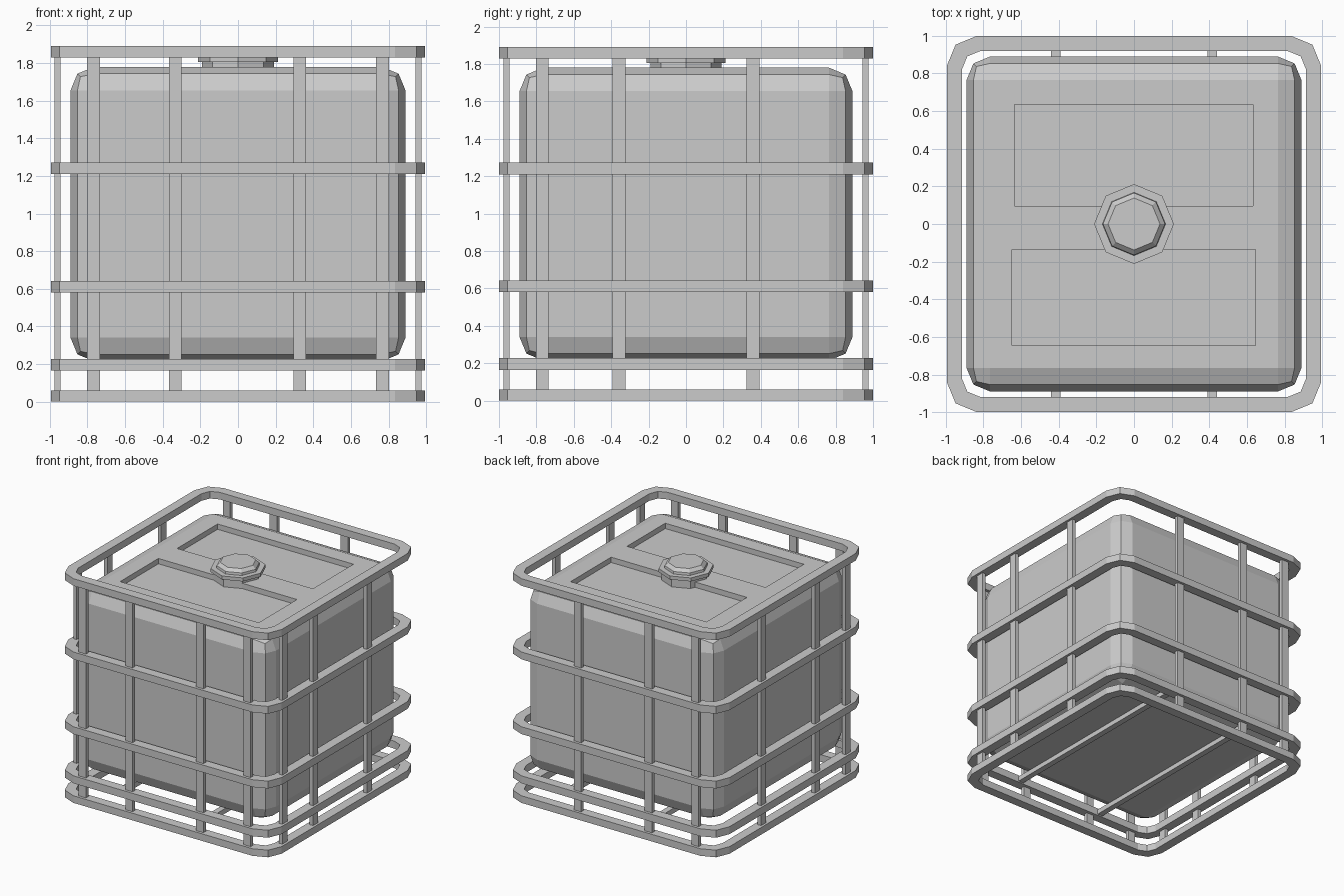
import bpy, bmesh, math

if "Cube" in bpy.data.objects:
    bpy.data.objects.remove(bpy.data.objects["Cube"])


def finish(bm, name):
    bmesh.ops.recalc_face_normals(bm, faces=bm.faces)
    me = bpy.data.meshes.new(name)
    bm.to_mesh(me)
    bm.free()
    ob = bpy.data.objects.new(name, me)
    bpy.context.collection.objects.link(ob)
    return ob


def box_bm(x0, x1, y0, y1, z0, z1):
    bm = bmesh.new()
    bmesh.ops.create_cube(bm, size=1)
    for v in bm.verts:
        v.co = ((x0 + x1) / 2 + v.co.x * (x1 - x0),
                (y0 + y1) / 2 + v.co.y * (y1 - y0),
                (z0 + z1) / 2 + v.co.z * (z1 - z0))
    return bm


def box(name, *b):
    return finish(box_bm(*b), name)


def rounded_square(hx, hy, r):
    # two segments per corner
    pts = []
    for k, (sx, sy) in enumerate([(1, 1), (-1, 1), (-1, -1), (1, -1)]):
        for i in range(3):
            a = math.pi / 2 * k + math.pi / 4 * i
            pts.append((sx * (hx - r) + r * math.cos(a),
                        sy * (hy - r) + r * math.sin(a)))
    return pts


def skin(bm, loops, closed):
    n = len(loops[0])
    for i in range(len(loops) if closed else len(loops) - 1):
        a, b = loops[i], loops[(i + 1) % len(loops)]
        for j in range(n):
            k = (j + 1) % n
            bm.faces.new((a[j], a[k], b[k], b[j]))


def hoop(name, z0, z1):
    bm = bmesh.new()
    outer = rounded_square(0.995, 1.0, 0.16)
    inner = rounded_square(0.915, 0.92, 0.10)
    loops = [[bm.verts.new((x, y, z)) for x, y in p]
             for p, z in ((outer, z0), (outer, z1), (inner, z1), (inner, z0))]
    skin(bm, loops, True)
    return finish(bm, name)


# horizontal cage hoops
for i, (z0, z1) in enumerate([(0, 0.06), (0.165, 0.228), (0.58, 0.642),
                              (1.21, 1.272), (1.83, 1.89)]):
    hoop(f"cage_hoop_{i + 1}", z0, z1)

# upright cage bars: four in front, three on every other side
w, z0, z1 = 0.034, 0.02, 1.86
for x in (-0.768, -0.333, 0.328, 0.768):
    box("front_bar", x - w, x + w, -0.977, -0.945, z0, z1)
for x in (-0.768, -0.333, 0.328):
    box("back_bar", x - w, x + w, 0.945, 0.977, z0, z1)
for y in (-0.768, -0.358, 0.358):
    box("right_bar", 0.943, 0.975, y - w, y + w, z0, z1)
    box("left_bar", -0.975, -0.943, y - w, y + w, z0, z1)

# cross bars carrying the tank
for x in (-0.415, 0.415):
    box("floor_cross_bar", x - 0.025, x + 0.025, -0.95, 0.95, 0.175, 0.217)

# tank body with rounded edges
bm = box_bm(-0.89, 0.89, -0.89, 0.89, 0.215, 1.78)
bmesh.ops.bevel(bm, geom=bm.edges[:], offset=0.125, segments=2, profile=0.5,
                affect='EDGES')
tank = finish(bm, "tank")

# two sloped-wall recesses in the tank top
for x0, x1, y0, y1 in ((-0.615, 0.612, 0.115, 0.615),
                       (-0.628, 0.625, -0.625, -0.155)):
    bm = box_bm(x0, x1, y0, y1, 1.735, 1.825)
    cx, cy = (x0 + x1) / 2, (y0 + y1) / 2
    for v in bm.verts:
        d = 0.02 if v.co.z > 1.78 else -0.02
        v.co.x += math.copysign(d, v.co.x - cx)
        v.co.y += math.copysign(d, v.co.y - cy)
    cutter = finish(bm, "recess_cutter")
    cutter.hide_render = True
    mod = tank.modifiers.new("recess", 'BOOLEAN')
    mod.operation = 'DIFFERENCE'
    mod.solver = 'EXACT'
    mod.object = cutter
    bpy.context.view_layer.objects.active = tank
    bpy.ops.object.modifier_apply(modifier=mod.name)
    bpy.data.objects.remove(cutter)

# eight-sided filler neck and lid, turned from a profile
bm = bmesh.new()
loops = []
for r, z in ((0.19, 1.73), (0.19, 1.805), (0.212, 1.805), (0.212, 1.835),
             (0.168, 1.835), (0.165, 1.855), (0.138, 1.88)):
    loops.append([bm.verts.new((r * math.cos(i * math.pi / 4),
                                r * math.sin(i * math.pi / 4), z))
                  for i in range(8)])
skin(bm, loops, False)
bm.faces.new(loops[0])
bm.faces.new(loops[-1])
finish(bm, "filler_lid")
